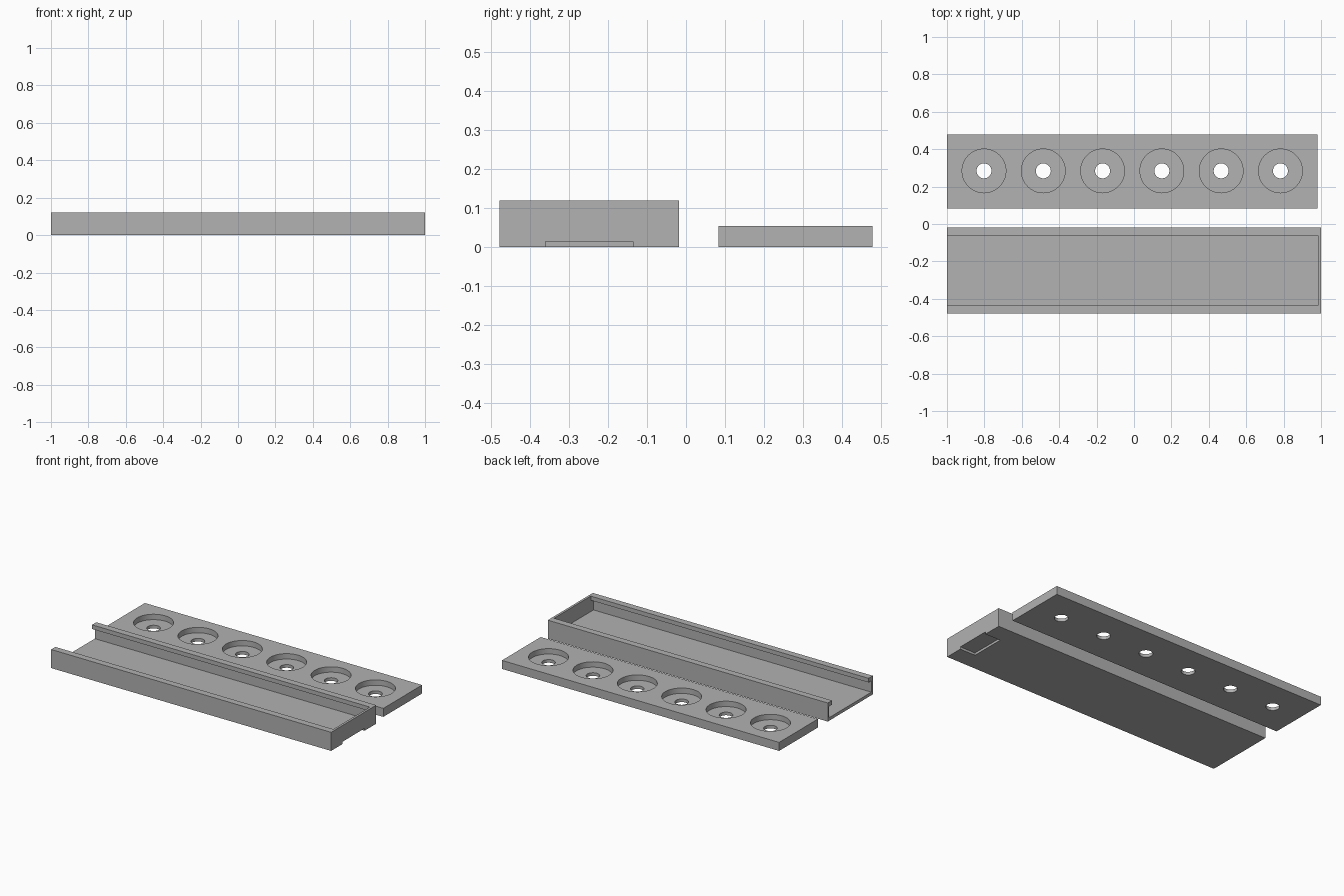
import bpy
import math

if "Cube" in bpy.data.objects:
    bpy.data.objects.remove(bpy.data.objects["Cube"])

grey = bpy.data.materials.new("plain_grey")
grey.diffuse_color = (0.445, 0.445, 0.445, 1)
grey.use_nodes = True
grey.node_tree.nodes["Principled BSDF"].inputs["Base Color"].default_value = grey.diffuse_color


def box(name, x, y, z):
    """Box from (min, max) ranges on each axis."""
    bpy.ops.mesh.primitive_cube_add(size=1, location=[sum(r) / 2 for r in (x, y, z)])
    ob = bpy.context.object
    ob.name = name
    ob.scale = [r[1] - r[0] for r in (x, y, z)]
    bpy.ops.object.transform_apply(location=True, rotation=False, scale=True)
    ob.data.materials.append(grey)
    return ob


def cylinder(name, x, y, z, radius):
    bpy.ops.mesh.primitive_cylinder_add(vertices=64, radius=radius, depth=z[1] - z[0],
                                        location=(x, y, sum(z) / 2))
    ob = bpy.context.object
    ob.name = name
    ob.data.materials.append(grey)
    return ob


def cut(target, cutter):
    """Subtract the cutter from the target, then remove the cutter."""
    cutter.hide_render = True
    mod = target.modifiers.new("cut", 'BOOLEAN')
    mod.operation = 'DIFFERENCE'
    mod.solver = 'EXACT'
    mod.object = cutter
    bpy.ops.object.select_all(action='DESELECT')
    bpy.context.view_layer.objects.active = target
    target.select_set(True)
    bpy.ops.object.modifier_apply(modifier=mod.name)
    bpy.data.objects.remove(cutter)


# Tray: open at the left end, with lips overhanging a sliding channel
tray = box("tray", (-1, 1), (-0.478, -0.018), (0, 0.12))
cut(tray, box("channel_cutter", (-1.1, 0.985), (-0.463, -0.033), (0.02, 0.093)))
cut(tray, box("mouth_cutter", (-1.1, 0.985), (-0.435, -0.061), (0.06, 0.2)))
# Shallow finger notch under the closed end
cut(tray, box("notch_cutter", (0.89, 1.1), (-0.361, -0.136), (-0.1, 0.015)))

# Sliding plate with six stepped holes
plate = box("sliding_plate", (-1, 0.98), (0.083, 0.478), (0, 0.055))
for i in range(6):
    x = -0.802 + i * 0.317
    cut(plate, cylinder("recess_cutter", x, 0.284, (0.02, 0.1), 0.117))
    cut(plate, cylinder("hole_cutter", x, 0.284, (-0.1, 0.1), 0.04))
bpy.ops.object.shade_smooth_by_angle(angle=math.radians(30))
